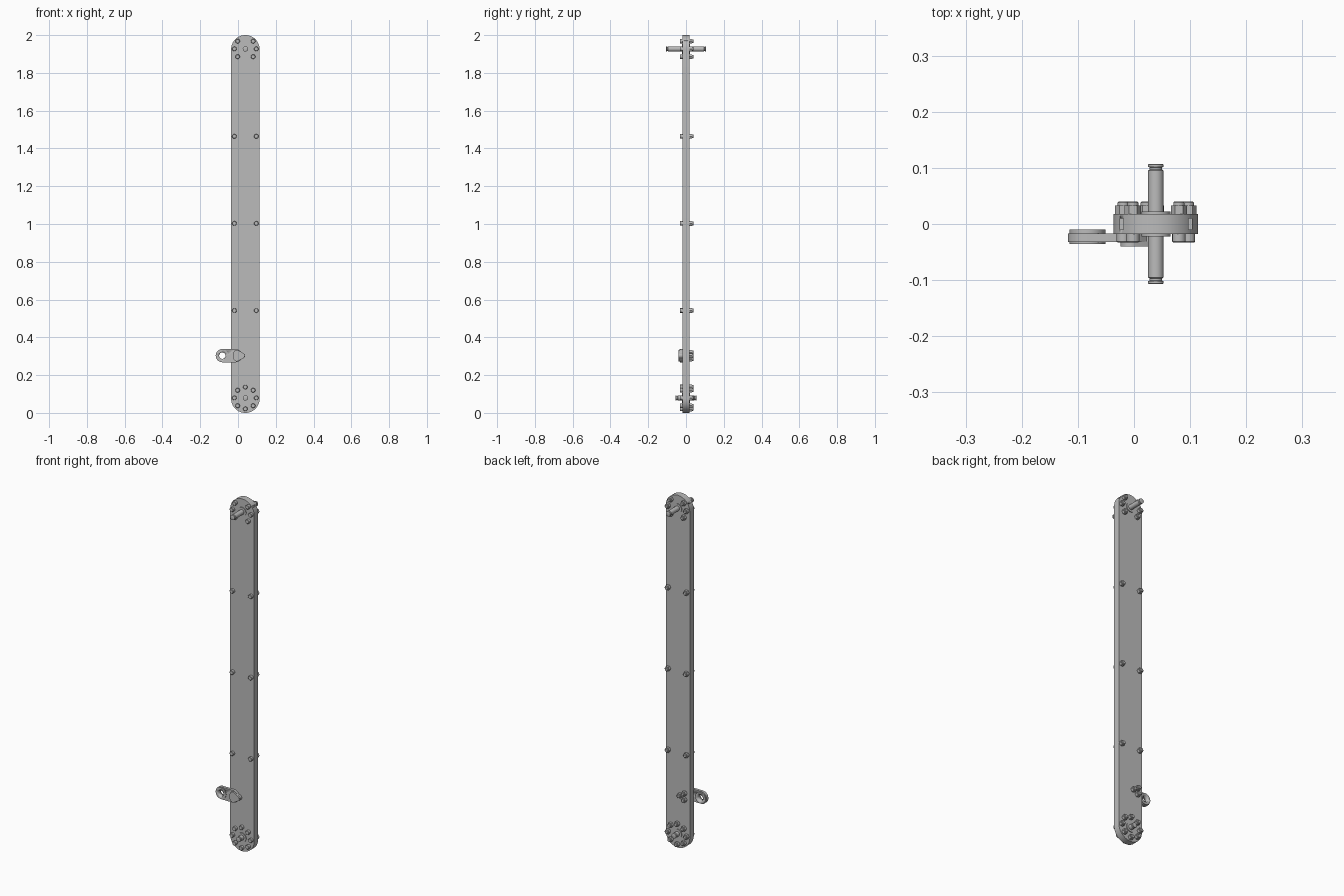
import bpy, bmesh, math
from mathutils import Vector, Matrix

cube = bpy.data.objects.get("Cube")
if cube:
    bpy.data.objects.remove(cube, do_unlink=True)

steel = bpy.data.materials.new("steel grey")
steel.use_nodes = True
colour = (0.5, 0.5, 0.5, 1)
steel.diffuse_color = colour
steel.node_tree.nodes["Principled BSDF"].inputs["Base Color"].default_value = colour

CX = 0.039
LOW, HIGH, RING = 0.079, 1.927, 0.058


def finish(name, bm):
    bmesh.ops.recalc_face_normals(bm, faces=bm.faces)
    mesh = bpy.data.meshes.new(name)
    bm.to_mesh(mesh)
    bm.free()
    ob = bpy.data.objects.new(name, mesh)
    bpy.context.collection.objects.link(ob)
    mesh.materials.append(steel)
    bpy.ops.object.select_all(action="DESELECT")
    ob.select_set(True)
    bpy.context.view_layer.objects.active = ob
    bpy.ops.object.shade_smooth_by_angle(angle=math.radians(32))
    return ob


def prism(name, outline, y0, y1):
    """Extrude an x-z outline from y0 to y1."""
    bm = bmesh.new()
    face = bm.faces.new([bm.verts.new((x, y0, z)) for x, z in outline])
    grown = bmesh.ops.extrude_face_region(bm, geom=[face])["geom"]
    verts = [v for v in grown if isinstance(v, bmesh.types.BMVert)]
    bmesh.ops.translate(bm, verts=verts, vec=(0, y1 - y0, 0))
    return finish(name, bm)


def arc(x, z, r, start, end, steps=24):
    angles = [math.radians(start + (end - start) * i / steps) for i in range(steps + 1)]
    return [(x + r * math.cos(a), z + r * math.sin(a)) for a in angles]


def turned(name, x, z, profile, sides=24):
    """Revolve (radius, y) steps about a y axis through x, z."""
    bm = bmesh.new()
    rings = []
    for r, y in profile:
        rings.append([bm.verts.new((x + r * math.cos(a), y, z + r * math.sin(a)))
                      for a in (math.tau * i / sides for i in range(sides))])
    for a, b in zip(rings, rings[1:]):
        for i in range(sides):
            j = (i + 1) % sides
            bm.faces.new((a[i], a[j], b[j], b[i]))
    bm.faces.new(rings[0])
    bm.faces.new(rings[-1])
    return finish(name, bm)


def cut(ob, cutter):
    cutter.hide_render = True
    mod = ob.modifiers.new("cut", "BOOLEAN")
    mod.operation = "DIFFERENCE"
    mod.object = cutter
    mod.solver = "EXACT"
    bpy.context.view_layer.objects.active = ob
    bpy.ops.object.modifier_apply(modifier=mod.name)
    bpy.data.objects.remove(cutter, do_unlink=True)


# Long round-ended beam
R = 0.0755
beam = prism("beam", arc(CX, 2 - R, R, 0, 180, 40) + arc(CX, R, R, 180, 360, 40),
             -0.018, 0.018)

# Narrow slots through the rounded edge at the top
for side in (-1, 1):
    x = CX + side * 0.061
    cut(beam, prism("slot_cutter", [(x - 0.003, 1.95), (x + 0.003, 1.95),
                                    (x + 0.003, 2.01), (x - 0.003, 2.01)], -0.01, 0.01))


# Bolts: round head in front, hexagonal nut and thread end behind
def bolt(x, z, front=True):
    if front:
        turned("bolt_head", x, z, [(0.012, -0.017), (0.012, -0.031), (0.010, -0.033)], 16)
    turned("bolt_nut", x, z, [(0.0145, 0.017), (0.0145, 0.033)], 6)
    turned("bolt_end", x, z, [(0.010, 0.032), (0.010, 0.038), (0.008, 0.040)], 16)


for z in (0.542, 1.003, 1.464):
    for side in (-1, 1):
        bolt(CX + side * RING, z)
for centre, skip in ((LOW, ()), (HIGH, (2, 6))):
    for k in range(8):
        if k not in skip:
            a = k * math.tau / 8
            bolt(CX + RING * math.cos(a), centre + RING * math.sin(a))


# Axles with retaining grooves, and their collars
def axle(name, z, reach, r):
    half = [(r, reach - 0.012), (r - 0.003, reach - 0.010), (r - 0.003, reach - 0.006),
            (r, reach - 0.005), (r, reach - 0.001), (r - 0.002, reach)]
    turned(name, CX, z, [(q, -y) for q, y in reversed(half)] + half)
    for side in (-1, 1):
        turned(name + "_collar", CX, z, [(0.026, side * 0.017), (0.026, side * 0.022)])


axle("upper_axle", HIGH, 0.107, 0.014)
axle("lower_axle", LOW, 0.055, 0.014)

# Side arm with an eye at its outer end and a narrow inner tongue
AZ, EYE = 0.303, -0.083
arm = prism("arm", arc(EYE, AZ, 0.035, 90, 270) + arc(-0.012, AZ, 0.035, 270, 320, 8)
            + arc(0.022, AZ, 0.015, -90, 90, 16) + arc(-0.012, AZ, 0.035, 40, 90, 8),
            -0.032, -0.0165)
boss = turned("arm_eye_boss", EYE, AZ, [(0.032, -0.036), (0.032, -0.010)], 32)
for part in (arm, boss):
    cut(part, turned("eye_cutter", EYE, AZ, [(0.017, -0.06), (0.017, 0.01)], 32))

# Clamp pad over the arm's inner end, with its bolts behind
prism("arm_clamp", arc(0.022, AZ, 0.014, -60, 60, 12) + arc(-0.006, AZ + 0.012, 0.018, 60, 180, 12)
      + arc(-0.006, AZ - 0.012, 0.018, 180, 300, 12), -0.040, -0.031)
for x, dz in ((-0.006, 0.018), (-0.006, -0.018), (0.022, 0)):
    bolt(x, AZ + dz, front=False)
